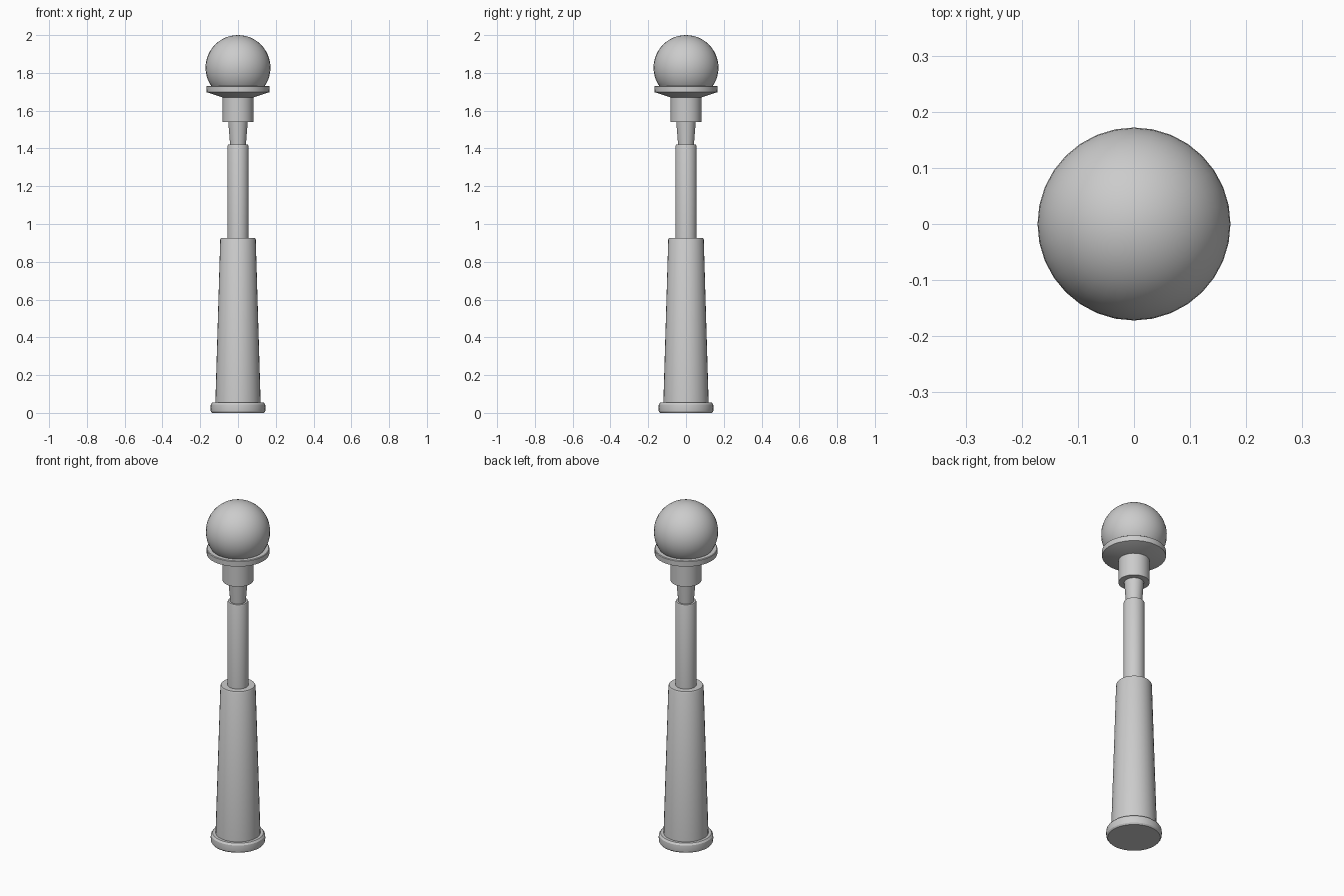
import bpy, bmesh, math

cube = bpy.data.objects.get("Cube")
if cube:
    bpy.data.objects.remove(cube, do_unlink=True)

grey = bpy.data.materials.new("plain grey")
grey.use_nodes = True
colour = (0.6, 0.6, 0.6, 1)
grey.diffuse_color = colour
grey.node_tree.nodes["Principled BSDF"].inputs["Base Color"].default_value = colour

SEGMENTS = 32


def finish(obj, angle=30):
    """Apply the grey material and smooth shading with sharp edges kept."""
    obj.data.materials.clear()
    obj.data.materials.append(grey)
    bpy.ops.object.select_all(action="DESELECT")
    obj.select_set(True)
    bpy.context.view_layer.objects.active = obj
    bpy.ops.object.shade_smooth_by_angle(angle=math.radians(angle))


def lathe(name, profile):
    """Turn a bottom-to-top list of (radius, height) into a capped solid."""
    bm = bmesh.new()
    rings = []
    for radius, z in profile:
        rings.append([bm.verts.new((radius * math.cos(a), radius * math.sin(a), z))
                      for a in (math.tau * i / SEGMENTS for i in range(SEGMENTS))])
    for low, high in zip(rings, rings[1:]):
        for i in range(SEGMENTS):
            j = (i + 1) % SEGMENTS
            bm.faces.new((low[i], low[j], high[j], high[i]))
    bm.faces.new(rings[0][::-1])
    bm.faces.new(rings[-1])
    mesh = bpy.data.meshes.new(name)
    bm.to_mesh(mesh)
    bm.free()
    obj = bpy.data.objects.new(name, mesh)
    bpy.context.collection.objects.link(obj)
    finish(obj)


# Foot disc with rounded rim
lathe("base", [(0.138, 0), (0.144, 0.008), (0.146, 0.027), (0.144, 0.045), (0.136, 0.055)])

# Tapered lower column and slimmer upper tube
lathe("lower_column", [(0.12, 0.05), (0.094, 0.918), (0.09, 0.926)])
lathe("upper_tube", [(0.056, 0.91), (0.056, 1.412), (0.053, 1.42)])

# Flared neck and lamp collar
lathe("neck", [(0.041, 1.41), (0.052, 1.545)])
lathe("collar", [(0.082, 1.54), (0.082, 1.68)])

# Dish that carries the globe
lathe("globe_dish", [(0.082, 1.67), (0.167, 1.698), (0.168, 1.728), (0.164, 1.731)])

# Glass globe
bpy.ops.mesh.primitive_uv_sphere_add(segments=SEGMENTS, ring_count=24, radius=0.172,
                                     location=(0, 0, 1.828))
globe = bpy.context.object
globe.name = "globe"
finish(globe, 60)
